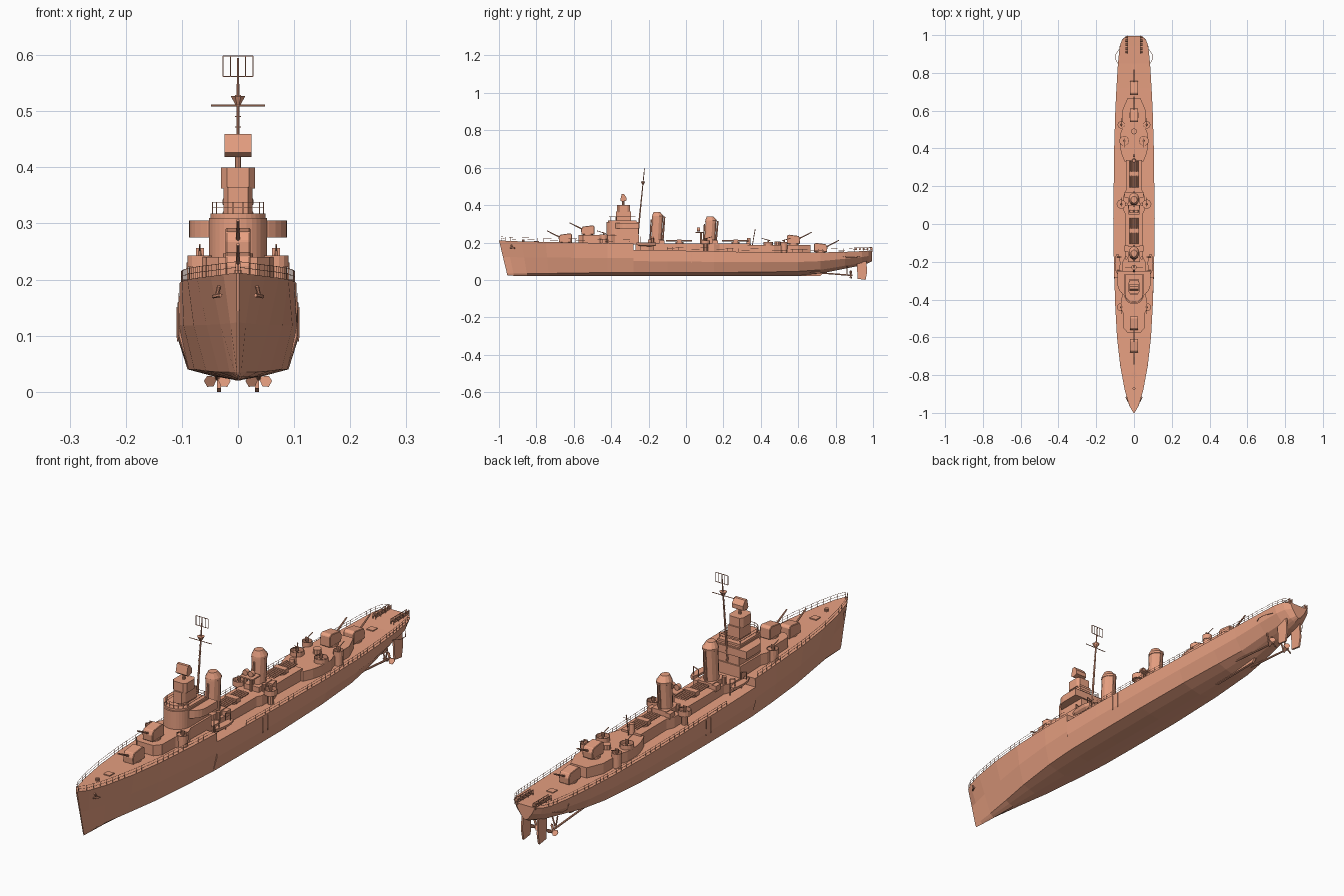
import bpy, bmesh, math
from mathutils import Vector

if "Cube" in bpy.data.objects:
    bpy.data.objects.remove(bpy.data.objects["Cube"])

paint = bpy.data.materials.new("orange_paint")
paint.diffuse_color = (.8, .35, .22, 1)
paint.use_nodes = True
paint.node_tree.nodes["Principled BSDF"].inputs["Base Color"].default_value = paint.diffuse_color

def finish(name, bm, smooth=False):
    bmesh.ops.recalc_face_normals(bm, faces=bm.faces[:])
    me = bpy.data.meshes.new(name)
    bm.to_mesh(me)
    bm.free()
    me.materials.append(paint)
    ob = bpy.data.objects.new(name, me)
    bpy.context.collection.objects.link(ob)
    if smooth:
        bpy.context.view_layer.objects.active = ob
        ob.select_set(True)
        bpy.ops.object.shade_smooth_by_angle(angle=math.radians(35))
        ob.select_set(False)
    return ob

def add_loft(bm, rings):
    """Skin closed rings of points and cap both ends."""
    vs = [[bm.verts.new(p) for p in r] for r in rings]
    n = len(vs[0])
    for a, b in zip(vs, vs[1:]):
        for i in range(n):
            bm.faces.new((a[i], a[(i + 1) % n], b[(i + 1) % n], b[i]))
    bm.faces.new(vs[0])
    bm.faces.new(vs[-1])

def add_rod(bm, a, b, r, r2=None, n=4):
    a, b = Vector(a), Vector(b)
    q = (b - a).to_track_quat('Z', 'Y')
    def ring(c, rad):
        return [c + q @ Vector((rad * math.cos(t), rad * math.sin(t), 0))
                for t in (2 * math.pi * (i + .5) / n for i in range(n))]
    add_loft(bm, [ring(a, r), ring(b, r if r2 is None else r2)])

def rods(name, segs, r, n=4):
    bm = bmesh.new()
    for a, b in segs:
        add_rod(bm, a, b, r, n=n)
    return finish(name, bm, n > 6)

def rod(name, a, b, r, r2=None, n=10):
    bm = bmesh.new()
    add_rod(bm, a, b, r, r2, n)
    return finish(name, bm, n > 6)

def prism(name, pts, z0, z1):
    bm = bmesh.new()
    add_loft(bm, [[(x, y, z) for x, y in pts] for z in (z0, z1)])
    return finish(name, bm)

def mirror_pts(half):
    return half + [(-x, y) for x, y in reversed(half)]

def box(name, x, y, z0, z1, hx, hy):
    return prism(name, [(x - hx, y - hy), (x + hx, y - hy), (x + hx, y + hy), (x - hx, y + hy)], z0, z1)

def d_shape(hw, front, straight, back, n=8):
    arc = [(hw * math.sin(t), straight - (straight - front) * math.cos(t))
           for t in (math.pi / 2 * (i + .5) / n for i in range(n))]
    return mirror_pts(arc + [(hw, straight), (hw, back)])

def side_profile(name, x, hx, yz):
    bm = bmesh.new()
    add_loft(bm, [[(x + s * hx, y, z) for y, z in yz] for s in (-1, 1)])
    return finish(name, bm)

def tub(name, x, y, z0, z1, r, n=14):
    bm = bmesh.new()
    prof = [(r, z0), (r, z1), (r * .92, z1), (r * .92, z0 + .006)]
    add_loft(bm, [[(x + a * math.cos(2 * math.pi * i / n), y + a * math.sin(2 * math.pi * i / n), z)
                   for i in range(n)] for a, z in prof])
    return finish(name, bm)

# Hull stations: y, deck half width, deck z, mid half width, bilge half width, bilge z, keel z
fore = [(-1, .003, .212, .002, .002, .035, .024), (-.96, .026, .209, .014, .006, .035, .022),
        (-.88, .049, .206, .032, .015, .035, .02), (-.75, .073, .203, .056, .034, .035, .02),
        (-.6, .09, .2, .079, .057, .037, .02), (-.42, .1, .197, .097, .078, .04, .02),
        (-.28, .104, .194, .105, .088, .04, .02)]
aft = [(-.28, .106, .161, .1055, .088, .04, .02), (-.1, .108, .158, .108, .09, .04, .02),
       (.15, .108, .153, .108, .09, .04, .02), (.4, .105, .148, .104, .084, .042, .02),
       (.6, .099, .146, .096, .072, .046, .022), (.72, .093, .147, .088, .058, .054, .034),
       (.85, .085, .15, .077, .046, .076, .06), (.94, .076, .154, .066, .036, .09, .078),
       (.975, .064, .156, .052, .024, .1, .09), (.995, .042, .157, .03, .012, .107, .1)]

def section(s):
    y, wd, zd, wm, wb, zb, zk = s
    rake = .045 * max(0, (-.6 - y) / .4)
    half = [(wd, zd), (wm, (zd + zb) / 2), (wb, zb), (wb * .5, zk + (zb - zk) * .4)]
    ring = half + [(0, zk)] + [(-x, z) for x, z in reversed(half)]
    return [(x, y + rake * (zd - z) / (zd - zk), z) for x, z in ring]

for name, st in (("forward_hull", fore), ("aft_hull", aft)):
    bm = bmesh.new()
    add_loft(bm, [section(s) for s in st])
    finish(name, bm)
side_profile("skeg", 0, .005, [(.5, .02), (.72, .022), (.74, .045), (.5, .05)])

def edge(y, st):
    for a, b in zip(st, st[1:]):
        if a[0] <= y <= b[0]:
            t = (y - a[0]) / (b[0] - a[0])
            return a[1] + t * (b[1] - a[1]), a[2] + t * (b[2] - a[2])

# Deck railings
def railing(name, y0, y1, st, h, n):
    segs = []
    for s in (-1, 1):
        prev = None
        for i in range(n + 1):
            y = y0 + (y1 - y0) * i / n
            w, z = edge(y, st)
            p = Vector((s * (w - .002), y, z))
            segs.append((p, p + Vector((0, 0, h))))
            if prev:
                segs += [(prev + Vector((0, 0, h * k)), p + Vector((0, 0, h * k))) for k in (.5, 1)]
            prev = p
    rods(name, segs, .0006)
railing("bow_railing", -.995, -.3, fore, .02, 24)
railing("waist_railing", -.1, .6, aft, .018, 24)
railing("stern_railing", .6, .994, aft, .018, 18)

# Deckhouses
prism("forward_deckhouse", mirror_pts([(.035, -.575), (.056, -.55), (.058, -.47), (.07, -.45), (.07, -.4), (.06, -.38), (.06, -.25)]), .19, .24)
prism("waist_deckhouse", mirror_pts([(.06, -.27), (.06, -.2), (.045, -.17), (.045, .05), (.055, .07), (.055, .15), (.042, .18), (.042, .34)]), .15, .195)
prism("aft_deckhouse", mirror_pts([(.05, .33), (.066, .37), (.075, .41), (.075, .47), (.064, .5), (.062, .6), (.035, .665)]), .14, .187)

# Bridge
prism("bridge_lower", d_shape(.052, -.425, -.37, -.255), .24, .31)
prism("bridge_wings", d_shape(.087, -.39, -.32, -.25), .275, .305)
prism("bridge_roof", d_shape(.049, -.418, -.37, -.265), .31, .318)
prism("pilot_tower", mirror_pts([(.018, -.375), (.026, -.362), (.026, -.295)]), .315, .365)
prism("director_house", mirror_pts([(.02, -.37), (.03, -.358), (.03, -.312), (.022, -.3)]), .362, .4)
rod("director_post", (0, -.335, .4), (0, -.335, .44), .006)
side_profile("director_antenna", 0, .024, [(-.352, .426), (-.342, .418), (-.318, .424), (-.318, .44), (-.332, .459), (-.344, .459)])
pts = [Vector((x, y, .318)) for x, y in d_shape(.046, -.412, -.37, -.27, 4)]
segs = []
for a, b in zip(pts, pts[1:] + pts[:1]):
    segs.append((a, a + Vector((0, 0, .02))))
    segs += [(a + Vector((0, 0, h)), b + Vector((0, 0, h))) for h in (.01, .02)]
rods("bridge_railing", segs, .0009)

# Main guns with sloped shields
def main_gun(name, y, z, d):
    prof = [(-.034, 0), (-.036, .026), (-.028, .042), (.026, .049), (.036, .042), (.036, 0)]
    ob = side_profile(name + "_shield", 0, .022, [(y + d * a, z + .003 + b) for a, b in prof])
    m = ob.modifiers.new("rounding", 'BEVEL')
    m.width, m.segments = .002, 1
    rod(name + "_base", (0, y, z - .002), (0, y, z + .006), .027, n=16)
    rod(name + "_barrel", (0, y - d * .02, z + .026), (0, y - d * .098, z + .066), .0042, .0028, 8)
main_gun("gun_1", -.645, .197, 1)
main_gun("gun_2", -.525, .24, 1)
main_gun("gun_3", .575, .19, -1)
main_gun("gun_4", .72, .146, -1)

# Funnels: raked faceted ovals with sloping caps and steam pipes
def funnel(name, y, top):
    n, rings = 12, []
    for z, k, rake in ((.17, 1, 0), (top - .03, 1, .008), (top - .029, 1.06, .008), (top - .021, 1.06, .009), (top, .6, .004)):
        rings.append([(.027 * k * math.cos(t), y + rake + .03 * k * math.sin(t), z)
                      for t in (2 * math.pi * (i + .5) / n for i in range(n))])
    bm = bmesh.new()
    add_loft(bm, rings)
    finish(name, bm)
    rod(name + "_aft_pipe", (0, y + .034, .19), (0, y + .045, top - .025), .005, n=8)
    rod(name + "_fore_pipe", (0, y - .033, .19), (0, y - .026, top - .04), .004, n=8)
    box(name + "_base", 0, y, .19, .215, .032, .042)
    for s in (-1, 1):
        rod(name + "_vent", (s * .04, y - .02, .19), (s * .04, y - .02, .225), .008, n=10)
        box(name + "_locker", s * .04, y + .03, .19, .212, .01, .015)
funnel("forward_funnel", -.16, .363)
funnel("aft_funnel", .125, .34)
for s in (-1, 1):
    rod("searchlight", (s * .012, .075, .27), (s * .012, .06, .27), .011, n=12)
box("searchlight_platform", 0, .075, .252, .257, .028, .025)
rod("searchlight_post", (0, .08, .19), (0, .08, .255), .006)

# Torpedo mounts
for k, y in enumerate((-.035, .265)):
    rod(f"torpedo_pedestal_{k}", (0, y, .19), (0, y, .203), .022, n=16)
    rods(f"torpedo_tubes_{k}", [((.01 * i, y - .072, .209), (.01 * i, y + .068, .209)) for i in range(-2, 3)], .0048, 8)
    box(f"torpedo_saddle_{k}", 0, y, .2, .217, .026, .012)

# Light gun tubs and guns
def light_gun(x, y, z, r, d):
    tub("light_gun_tub", x, y, z - .004, z + .017, r)
    rod("light_gun_stand", (x, y, z), (x, y, z + .026), .005, .003, 8)
    rod("light_gun_barrel", (x, y - d * .012, z + .022), (x, y + d * .035, z + .036), .0018, n=6)
    box("light_gun_shield", x, y, z + .014, z + .03, .007, .002)
for s in (-1, 1):
    light_gun(s * .068, -.44, .226, .022, -1)
    light_gun(s * .068, .105, .195, .024, 1)
    light_gun(s * .052, .44, .187, .026, -1)
    light_gun(s * .068, .525, .187, .019, 1)
    rod("waist_tub_support", (s * .068, .105, .15), (s * .068, .105, .195), .012)
    rod("bridge_tub_support", (s * .068, -.44, .19), (s * .068, -.44, .225), .02, n=14)
    rod("aft_tub_support", (s * .068, .525, .14), (s * .068, .525, .187), .017, n=14)

# Boats hung on davits
for s in (-1, 1):
    bm = bmesh.new()
    add_loft(bm, [[(s * .087 + w, y, .2), (s * .087 + w * .7, y, .188), (s * .087, y, .18 + lift),
                   (s * .087 - w * .7, y, .188), (s * .087 - w, y, .2)]
                  for y, w, lift in ((-.265, .002, .008), (-.245, .011, .001), (-.21, .015, 0), (-.18, .013, 0), (-.16, .006, .003))])
    finish("boat", bm)
    rods("davits", [seg for y in (-.245, -.175) for seg in
         (((s * .068, y, .155), (s * .068, y, .222)), ((s * .068, y, .222), (s * .09, y, .23)), ((s * .09, y, .23), (s * .09, y, .2)))], .002, 6)

# Raked mast, yard and radar frame
rod("mast", (0, -.262, .2), (0, -.222, .595), .0055, .002, 8)
rods("mast_ladder", [((-.005, -.262 + .0019 * i, .21 + .0187 * i), (.005, -.262 + .0019 * i, .21 + .0187 * i)) for i in range(18)], .0012)
rod("yard", (-.048, -.232, .51), (.048, -.232, .51), .0016, n=6)
rod("mast_platform", (0, -.23, .51), (0, -.23, .527), .004, .014, 8)
fr = [(x, -.222, z) for x in (-.027, -.013, .013, .027) for z in (.562, .598)]
rods("radar_frame", [(fr[i], fr[i + 1]) for i in (0, 2, 4, 6)] + [(fr[0], fr[6]), (fr[1], fr[7])], .0013)

# Aft pole, small director and deck fittings
rod("aft_pole", (0, .355, .187), (0, .37, .272), .002, n=6)
rod("aft_pole_yard", (-.015, .368, .258), (.015, .368, .258), .001, n=6)
rod("aft_director", (0, .335, .187), (0, .335, .225), .012, .009, 12)
rod("aft_ready_house", (0, .49, .187), (0, .49, .205), .016, n=10)
for y in (-.8, .83):
    box("deck_hatch", 0, y, .145 if y > 0 else .2, .153 if y > 0 else .208, .014, .014)
rod("flagstaff_bow", (0, -.985, .21), (0, -.99, .228), .001, n=6)
rod("capstan", (0, -.87, .2), (0, -.87, .217), .007)

# Anchors, depth charge racks and side guards
for s in (-1, 1):
    rods("anchor", [((s * .034, -.935, .188), (s * .038, -.925, .17)), ((s * .031, -.94, .172), (s * .044, -.915, .17))], .0035, 6)
    rods("depth_charge_rack", [((s * x, .9, z), (s * x, .997, z)) for x in (.033, .045) for z in (.16, .172)]
         + [((s * x, y, .15), (s * x, y, .173)) for x in (.033, .045) for y in (.9, .93, .96, .995)], .0013)
    rods("depth_charges", [((s * .034, y, .165), (s * .044, y, .165)) for y in (.91, .93, .95, .97, .99)], .006, 8)
    guard = [(s * .08, .84, .125), (s * .096, .87, .12), (s * .096, .9, .12), (s * .074, .93, .125)]
    rods("propeller_guard", list(zip(guard, guard[1:])), .0013, 6)
    rods("rubbing_bars", [((s * .108, y, .09), (s * .109, y, .15)) for y in (0, .03)], .0015, 4)

    # Running gear
    rod("propeller_shaft", (s * .037, .66, .042), (s * .037, .89, .024), .004, n=8)
    rods("shaft_strut", [((s * .037, .86, .027), (s * x, .86, .075)) for x in (.02, .046)], .003, 6)
    bm = bmesh.new()
    for k in range(3):
        t = math.pi / 2 + k * 2 * math.pi / 3
        r, u = Vector((math.cos(t), 0, math.sin(t))), Vector((-math.sin(t), 0, math.cos(t)))
        c = Vector((s * .037, .88, .026))
        ring = [c + r * a + u * b + Vector((0, b * .6, 0)) for a, b in ((.003, -.003), (.014, -.011), (.024, -.006), (.024, .006), (.014, .011), (.003, .003))]
        add_loft(bm, [ring, [p + Vector((0, .002, 0)) for p in ring]])
    finish("propeller", bm)
    side_profile("rudder", s * .034, .0035, [(.918, .006), (.912, .095), (.965, .1), (.968, .04), (.96, 0)])
